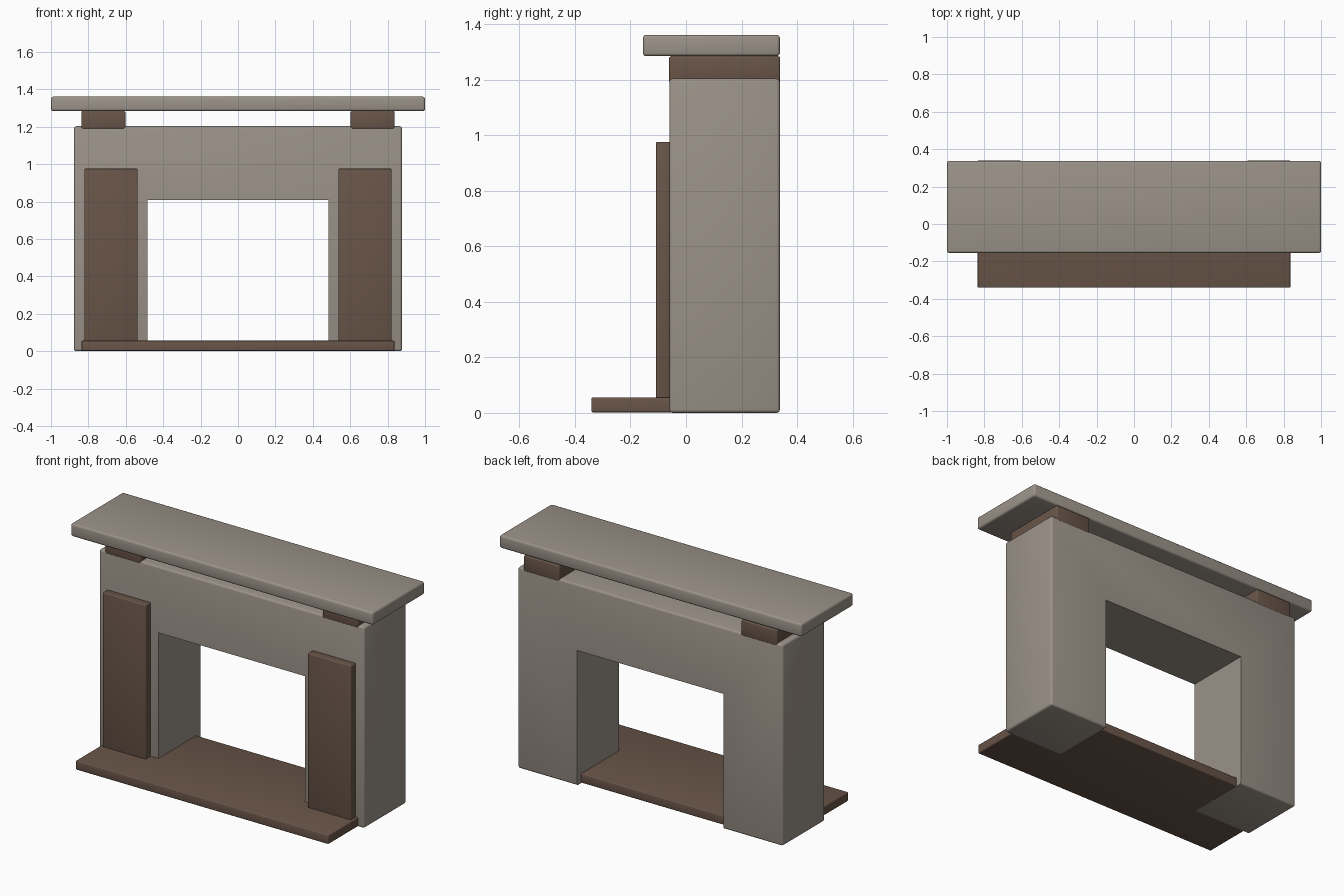
import bpy

if "Cube" in bpy.data.objects:
    bpy.data.objects.remove(bpy.data.objects["Cube"])


def material(name, rgb):
    mat = bpy.data.materials.new(name)
    mat.diffuse_color = (*rgb, 1)
    mat.use_nodes = True
    mat.node_tree.nodes["Principled BSDF"].inputs["Base Color"].default_value = mat.diffuse_color
    return mat


stone = material("stone", (0.33, 0.29, 0.25))
wood = material("dark_wood", (0.14, 0.09, 0.065))


def box(name, x, y, z, mat=None, bevel=0.0):
    """Box from (min, max) ranges, with rounded edges."""
    bpy.ops.mesh.primitive_cube_add(
        size=1, location=[(a + b) / 2 for a, b in (x, y, z)])
    ob = bpy.context.object
    ob.name = name
    ob.scale = [b - a for a, b in (x, y, z)]
    bpy.ops.object.transform_apply(location=False, rotation=False, scale=True)
    if mat:
        ob.data.materials.append(mat)
    if bevel:
        mod = ob.modifiers.new("rounded_edges", 'BEVEL')
        mod.width = bevel
        mod.segments = 3
        bpy.ops.object.modifier_apply(modifier=mod.name)
        bpy.ops.object.shade_smooth_by_angle(angle=0.6)
    return ob


# Surround with rounded outside edges and a sharp-edged firebox opening
surround = box("surround", (-0.877, 0.877), (-0.06, 0.338), (0, 1.203), stone, 0.012)
cutter = box("opening_cutter", (-0.485, 0.485), (-0.5, 0.8), (-0.5, 0.808))
cutter.hide_render = True
cutter.hide_viewport = True
cut = surround.modifiers.new("opening", 'BOOLEAN')
cut.operation = 'DIFFERENCE'
cut.solver = 'EXACT'
cut.object = cutter

# Mantel shelf
box("mantel_shelf", (-1, 1), (-0.155, 0.338), (1.284, 1.361), stone, 0.012)

# Hearth slab running through the opening
box("hearth", (-0.836, 0.836), (-0.34, 0.3), (0.002, 0.056), wood, 0.005)

# Front panels and shelf supports on both sides
for side, s in (("left", -1), ("right", 1)):
    def span(a, b):
        return tuple(sorted((s * a, s * b)))
    box(f"{side}_panel", span(0.536, 0.822), (-0.108, -0.058), (0.05, 0.976), wood, 0.005)
    box(f"{side}_shelf_support", span(0.602, 0.838), (-0.061, 0.339), (1.188, 1.284), wood, 0.008)
